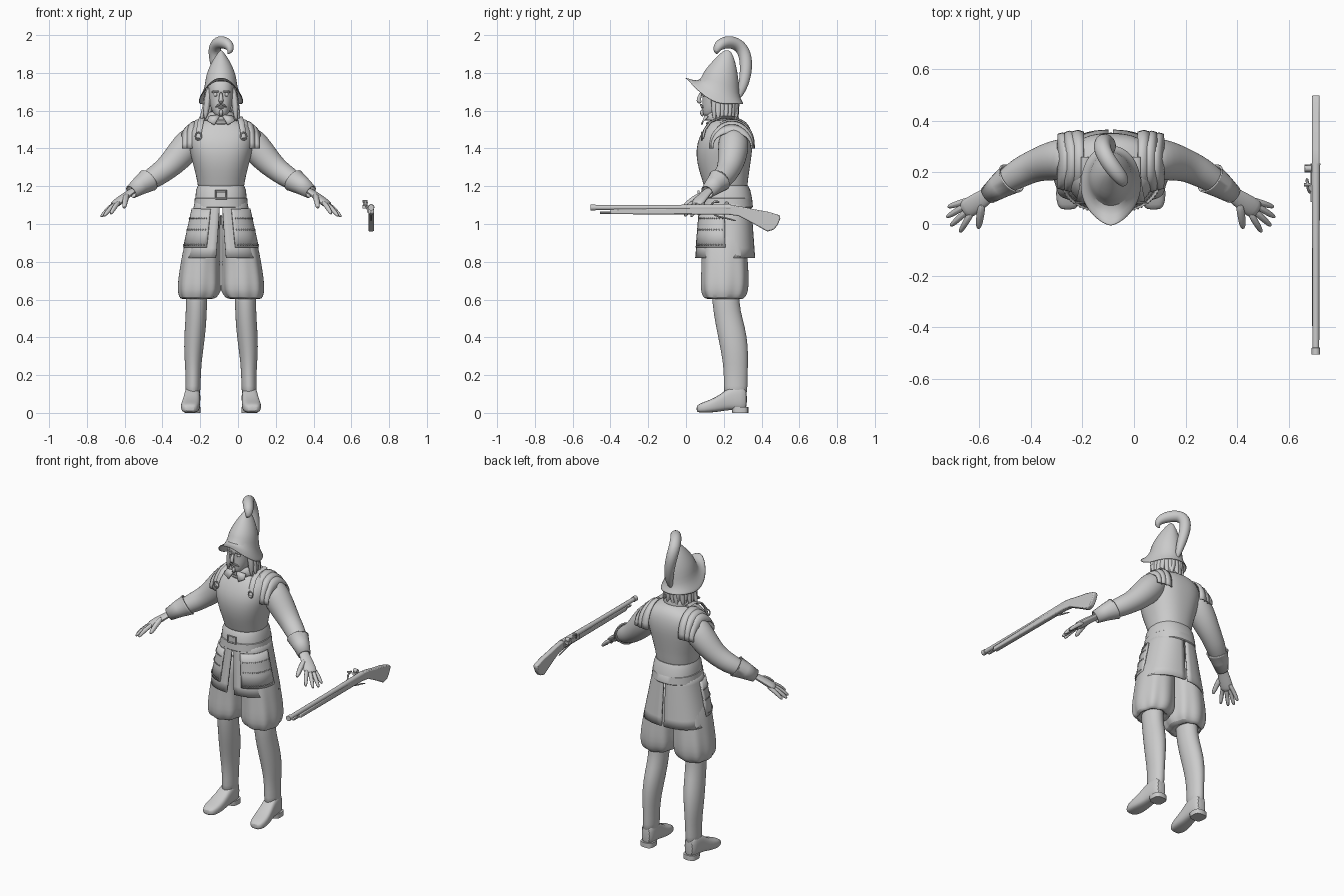
import bpy, bmesh, math, random
from mathutils import Vector
random.seed(3)
CX = -0.09          # figure's own mirror plane; figure parts are written relative to it
pi = math.pi


def mods(o, mirror=False, sub=0, solid=0):
    if mirror:
        o.modifiers.new("mirror", 'MIRROR')
    if solid:
        m = o.modifiers.new("thick", 'SOLIDIFY')
        m.thickness, m.offset = solid, 0
    if sub:
        m = o.modifiers.new("smooth", 'SUBSURF')
        m.levels = m.render_levels = sub


def finish(name, bm, x=CX, angle=40, **kw):
    bmesh.ops.recalc_face_normals(bm, faces=bm.faces)
    me = bpy.data.meshes.new(name)
    bm.to_mesh(me)
    me.shade_smooth()
    me.set_sharp_from_angle(angle=math.radians(angle))
    o = bpy.data.objects.new(name, me)
    bpy.context.collection.objects.link(o)
    o.location.x = x
    mods(o, **kw)
    return o


def skin(name, rings, closed=True, caps=True, **kw):
    bm = bmesh.new()
    vs = [[bm.verts.new(p) for p in r] for r in rings]
    n = len(rings[0])
    for a, b in zip(vs, vs[1:]):
        for i in range(n if closed else n - 1):
            j = (i + 1) % n
            bm.faces.new((a[i], a[j], b[j], b[i]))
    if caps:
        bm.faces.new(vs[0])
        bm.faces.new(vs[-1])
    return finish(name, bm, **kw)


def spow(v, e):
    return math.copysign(abs(v) ** e, v)


def oval(z, cx, rx, yf, yb, n=24, p=2.0, ripple=0, k=8):
    out = []
    for i in range(n):
        a = 2 * pi * i / n
        s = 1 + ripple * math.cos(k * a)
        out.append((cx + rx * s * spow(math.sin(a), 2 / p),
                    (yf + yb) / 2 - (yb - yf) / 2 * s * spow(math.cos(a), 2 / p), z))
    return out


def tube(name, pts, n=10, flat=1.0, up=(0, 0, 1), caps=True, **kw):
    P = [Vector(p[:3]) for p in pts]
    rings = []
    for i, c in enumerate(P):
        t = (P[min(i + 1, len(P) - 1)] - P[max(i - 1, 0)]).normalized()
        s = t.cross(Vector(up)).normalized()
        u = s.cross(t)
        r = pts[i][3]
        rings.append([c + s * r * math.cos(2 * pi * k / n) + u * r * flat * math.sin(2 * pi * k / n)
                      for k in range(n)])
    return skin(name, rings, caps=caps, **kw)


def box(name, c, size, **kw):
    bm = bmesh.new()
    bmesh.ops.create_cube(bm, size=1)
    for v in bm.verts:
        v.co = Vector(c) + Vector([v.co[i] * size[i] for i in range(3)])
    return finish(name, bm, **kw)


# boots and legs
skin("leg", [oval(z, cx, rx, f, b) for z, cx, rx, f, b in (
    (.08, .150, .040, .20, .325), (.14, .148, .040, .20, .325), (.22, .147, .041, .20, .327),
    (.30, .147, .048, .19, .33), (.40, .140, .056, .17, .325), (.50, .132, .056, .15, .30),
    (.58, .130, .056, .14, .28), (.68, .125, .060, .13, .29))], mirror=True, sub=1)
foot = []
for y, cx, rx, z0, z1 in ((.055, .166, .025, .008, .035), (.07, .166, .042, 0, .05),
                          (.12, .163, .053, 0, .066), (.18, .157, .047, .006, .095),
                          (.23, .152, .043, .016, .14), (.29, .150, .042, .012, .15),
                          (.325, .150, .030, .012, .13)):
    foot.append([(cx + rx * spow(math.cos(a), .6), y, (z0 + z1) / 2 + (z1 - z0) / 2 * spow(math.sin(a), .7))
                 for a in [2 * pi * i / 16 for i in range(16)]])
skin("boot_foot", foot, mirror=True, sub=1)
skin("boot_heel", [oval(0, .15, .042, .245, .33, 16, 3), oval(.03, .15, .042, .24, .33, 16, 3)], mirror=True)

# puffed breeches, gathered at the knee
skin("breeches", [oval(z, cx, rx, f, b, 48, 2.3, rp) for z, cx, rx, f, b, rp in (
    (.62, .130, .055, .14, .28, 0), (.598, .128, .072, .12, .29, .05), (.61, .120, .098, .095, .31, .05),
    (.65, .116, .112, .08, .328, .035), (.72, .114, .109, .082, .33, .025), (.80, .108, .102, .085, .325, .02),
    (.90, .098, .096, .085, .32, .01), (1.05, .07, .07, .10, .31, 0))], mirror=True, sub=1)


# flared coat skirt, split front and back, with riveted hip plates
def on_skirt(a, z, off=0):
    f = (1.13 - z) / .31
    rx, yf, yb = .130 + .068 * f, .082 - .028 * f, .338 + .022 * f
    return ((rx + off) * spow(math.sin(a), .83),
            (yf + yb) / 2 - ((yb - yf) / 2 + off) * spow(math.cos(a), .83), z)


rows = [1.13 - .31 * i / 6 for i in range(7)]
skin("coat_skirt", [[on_skirt(.02 + .22 * (1.13 - z) + (pi - .05 - .2 * (1.13 - z)) * i / 24, z)
                     for i in range(25)] for z in rows], closed=False, caps=False, mirror=True, solid=.012)
skin("hip_plate", [[on_skirt(.30 + .1 * (1.1 - z) + 1.25 * i / 14, z, .01) for i in range(15)]
                   for z in (1.08, 1.02, .95, .875)], closed=False, caps=False, mirror=True, solid=.01)
bm = bmesh.new()
for z in (1.03, .97, .89):
    for i in range(14):
        r = bmesh.ops.create_icosphere(bm, subdivisions=1, radius=.004)
        bmesh.ops.translate(bm, verts=r["verts"], vec=on_skirt(.4 + 1.1 * i / 13, z, .016))
finish("hip_plate_rivets", bm, mirror=True)

# belt, flange and buckle
skin("belt", [oval(z, 0, r, f, b, 40, 2.3) for z, r, f, b in (
    (1.085, .137, .073, .349), (1.09, .143, .068, .354), (1.135, .139, .072, .35), (1.14, .133, .078, .345))])
skin("cuirass_flange", [oval(z, 0, r, f, b, 40, 2.3) for z, r, f, b in (
    (1.135, .136, .075, .35), (1.18, .132, .082, .34), (1.205, .122, .098, .328))])
tube("buckle", [(sx * .028, .066, 1.155 + sz * .02, .005) for sx, sz in
                ((-1, -1), (-1, 1), (1, 1), (1, -1), (-1, -1))], n=6, up=(0, 1, 0))
box("buckle_tongue", (0, .072, 1.155), (.045, .012, .03))

# breastplate and backplate
skin("cuirass", [oval(z, 0, r, f, b, 40, p) for z, r, f, b, p in (
    (1.16, .123, .10, .325, 2.2), (1.21, .122, .095, .325, 2.2), (1.28, .138, .068, .335, 2.3),
    (1.36, .160, .053, .347, 2.4), (1.43, .174, .058, .355, 2.5), (1.49, .174, .085, .348, 2.5),
    (1.53, .145, .11, .33, 2.3), (1.553, .09, .13, .30, 2), (1.56, .06, .15, .27, 2))], sub=1)
tube("neck_roll", [(.078 * math.sin(a), .19 - .075 * math.cos(a), 1.545 + .012 * -math.cos(a), .009)
                   for a in [2 * pi * i / 24 for i in range(25)]], n=8)

# overlapping shoulder lames, straps and buckles
for i, (x0, z0, x1, z1, w) in enumerate(((.105, 1.553, .15, 1.533, .118), (.14, 1.543, .178, 1.513, .115),
                                         (.168, 1.525, .205, 1.482, .108))):
    arcs = [[(x, .243 + w * s * math.cos(a), 1.40 + (z - 1.40) * spow(math.sin(a), .8))
             for a in [pi * k / 18 for k in range(19)]]
            for x, z, s in ((x0, z0, .94), ((x0 + x1) / 2, (z0 + z1) / 2 + .006, 1), (x1, z1, .95))]
    skin(f"shoulder_lame_{i}", arcs, closed=False, caps=False, mirror=True, solid=.008)
tube("shoulder_strap", [(.10, .26, 1.565, .016), (.10, .19, 1.565, .016), (.108, .13, 1.54, .016),
                        (.115, .10, 1.50, .016), (.12, .088, 1.455, .014)], flat=.35, n=8, mirror=True)
tube("strap_buckle", [(.12 + .016 * math.sin(a), .083, 1.465 + .02 * math.cos(a), .004)
                      for a in [pi * i / 6 for i in range(13)]], n=6, up=(0, 1, 0), mirror=True)

# neck and turned-down collar
skin("neck", [oval(z, 0, .05, .135, .24) for z in (1.5, 1.63)])
skin("collar", [oval(z, 0, r, f, b, 32) for z, r, f, b in (
    (1.592, .056, .125, .25), (1.585, .064, .115, .26), (1.55, .092, .10, .285))], caps=False, solid=.006)
bm = bmesh.new()
bm.faces.new([bm.verts.new(p) for p in ((.004, .105, 1.578), (.065, .115, 1.57), (.072, .09, 1.545), (.035, .082, 1.525))])
finish("collar_flap", bm, mirror=True, solid=.008)

# head and face
skin("head", [oval(z, 0, r, f, b, 24, p) for z, r, f, b, p in (
    (1.568, .018, .10, .14, 2), (1.58, .036, .09, .19, 2.2), (1.605, .052, .087, .23, 2.2),
    (1.64, .061, .086, .25, 2.3), (1.68, .067, .088, .265, 2.3), (1.70, .069, .083, .27, 2.3),
    (1.74, .070, .09, .27, 2.2), (1.79, .055, .11, .25, 2))], sub=1)
tube("nose", [(0, .083, 1.70, .008), (0, .072, 1.675, .011), (0, .064, 1.652, .015), (0, .08, 1.64, .012)],
     up=(0, 1, 0), n=8, sub=1)
tube("brow", [(.010, .084, 1.70, .006), (.03, .083, 1.704, .007), (.052, .10, 1.697, .005)], n=8, mirror=True, sub=1)
bm = bmesh.new()
r = bmesh.ops.create_uvsphere(bm, u_segments=12, v_segments=8, radius=.011)
bmesh.ops.translate(bm, verts=r["verts"], vec=(.029, .096, 1.685))
finish("eye", bm, mirror=True)
tube("moustache", [(0, .078, 1.632, .006), (.018, .08, 1.629, .007), (.034, .092, 1.615, .003)], n=8, mirror=True, sub=1)
tube("lips", [(-.022, .092, 1.617, .003), (0, .082, 1.616, .007), (.022, .092, 1.617, .003)], n=8, sub=1)
tube("beard", [(0, .088, 1.608, .006), (0, .082, 1.59, .014), (0, .088, 1.568, .006)], up=(0, 1, 0), n=8, sub=1)

# hair locks round the sides and back
for i in range(17):
    a = -.35 + (pi + .7) * i / 16
    c, s = math.cos(a), math.sin(a)
    j = random.uniform(-.015, .015)
    tube(f"hair_lock_{i}", [(.062 * c, .18 + .075 * s, 1.73, .018), (.074 * c, .18 + .085 * s, 1.67, .02),
                            (.082 * c, .18 + .085 * s, 1.615, .019), (.09 * c + j, .18 + .088 * s, 1.575, .013),
                            (.097 * c + j, .18 + .09 * s, 1.55 + j, .003)], up=(-s, c, 0), n=8, sub=1)


# open-faced crested helmet: pointed swept brim plus tall crown
def crown(yc, rx, ry, z, tilt):
    return [(rx * math.sin(t), yc - ry * math.cos(t), z + tilt * math.cos(t)) for t in [2 * pi * i / 32 for i in range(32)]]


brim = []
for i in range(32):
    t = 2 * pi * i / 32
    y = .148 - .156 * math.cos(t)
    brim.append((.118 * spow(math.sin(t), 1.35 if math.cos(t) > 0 else .9), y,
                 1.634 + .14 * max(0, 1 - max(y, 0) / .2) ** 1.8))
base = crown(.178, .083, .100, 1.72, .035)
mid = [tuple(.55 * p + .45 * q - (.006 if k == 2 else 0) for k, (p, q) in enumerate(zip(u, v)))
       for u, v in zip(brim, base)]
skin("helmet", [brim, mid, base, crown(.183, .080, .094, 1.775, .02), crown(.193, .060, .073, 1.83, .005),
                crown(.206, .034, .046, 1.878, 0), crown(.215, .010, .022, 1.91, 0),
                crown(.217, .002, .006, 1.918, 0)], caps=False, solid=.006, sub=1)

# curling plume
tube("plume", [(0, .275, 1.66, .010), (0, .300, 1.72, .026), (-.015, .318, 1.80, .033), (-.032, .318, 1.88, .036),
               (-.036, .295, 1.935, .036), (-.015, .250, 1.963, .036), (.018, .205, 1.962, .035),
               (.045, .172, 1.945, .030), (.052, .158, 1.915, .018), (.035, .165, 1.90, .005)],
     up=(1, 0, 0), n=12, flat=.95, sub=2)

# sleeves, gauntlet cuffs and hands
tube("sleeve", [(.12, .25, 1.47, .07), (.165, .252, 1.43, .083), (.21, .248, 1.375, .081), (.265, .236, 1.315, .07),
                (.31, .22, 1.278, .062), (.35, .20, 1.25, .06), (.40, .17, 1.22, .050), (.46, .125, 1.18, .035)],
     n=16, mirror=True, sub=1)
tube("gauntlet_cuff", [(.385, .178, 1.232, .062), (.39, .174, 1.228, .058), (.43, .147, 1.203, .047),
                       (.475, .113, 1.17, .034)], n=20, caps=False, mirror=True, solid=.006)
tube("palm", [(.45, .132, 1.186, .032), (.48, .11, 1.167, .031), (.52, .082, 1.137, .039), (.555, .06, 1.11, .040),
              (.57, .05, 1.098, .033)], n=12, flat=.5, mirror=True, sub=1)
for name, k, tip in (("little_finger", (.563, .088, 1.102), (.632, .066, 1.045)),
                     ("ring_finger", (.568, .068, 1.10), (.637, .026, 1.037)),
                     ("middle_finger", (.562, .046, 1.10), (.622, -.008, 1.04)),
                     ("index_finger", (.548, .03, 1.105), (.585, -.032, 1.052)),
                     ("thumb", (.502, .062, 1.142), (.513, -.018, 1.085))):
    a, b = Vector(k), Vector(tip)
    r = .013 if name != "thumb" else .016
    tube(name, [(*(a + (b - a) * t + Vector((0, 0, h))), r * q) for t, h, q in
                ((-.25, 0, .9), (.1, .004, 1.1), (.5, .006, 1), (.85, .001, .85), (1, 0, .4))], n=8, mirror=True, sub=1)

# long gun lying along y: stock, barrel, lock and trigger
GX = .705
bm = bmesh.new()
f = bm.faces.new([bm.verts.new((-.015, y, z)) for y, z in (
    (-.40, 1.052), (-.40, 1.078), (.18, 1.09), (.24, 1.10), (.29, 1.093), (.36, 1.078), (.43, 1.066), (.497, 1.046),
    (.50, 1.03), (.485, .995), (.465, .97), (.43, .96), (.36, 1.0), (.28, 1.042), (.22, 1.05))])
e = bmesh.ops.extrude_face_region(bm, geom=[f])
bmesh.ops.translate(bm, vec=(.03, 0, 0), verts=[v for v in e["geom"] if isinstance(v, bmesh.types.BMVert)])
o = finish("gun_stock", bm, x=GX)
m = o.modifiers.new("bevel", 'BEVEL')
m.width, m.segments = .006, 2
tube("gun_barrel", [(0, -.505, 1.087, .010), (0, -.505, 1.087, .016), (0, -.48, 1.087, .016), (0, -.478, 1.087, .013),
                    (0, -.1, 1.087, .014), (0, .235, 1.088, .017)], n=16, x=GX)
tube("ramrod", [(0, -.455, 1.06, .006), (0, -.39, 1.06, .006)], n=8, x=GX)
box("lock_plate", (-.016, .16, 1.075), (.010, .15, .028), x=GX)
box("priming_pan", (-.03, .215, 1.09), (.030, .03, .018), x=GX)
tube("pan_cover", [(-.018, .215, 1.106, .012), (-.044, .215, 1.108, .012)], n=10, x=GX)
tube("match_arm", [(-.02, .12, 1.075, .007), (-.03, .13, 1.10, .006), (-.032, .15, 1.122, .006),
                   (-.035, .18, 1.115, .008)], n=8, up=(1, 0, 0), x=GX, sub=1)
tube("match_screw", [(-.046, .152, 1.12, .006), (-.02, .152, 1.12, .006)], n=8, x=GX)
tube("trigger_lever", [(0, .14, 1.055, .005), (0, .17, 1.038, .005), (0, .22, 1.03, .005), (0, .27, 1.015, .004)],
     n=8, up=(1, 0, 0), x=GX, sub=1)
